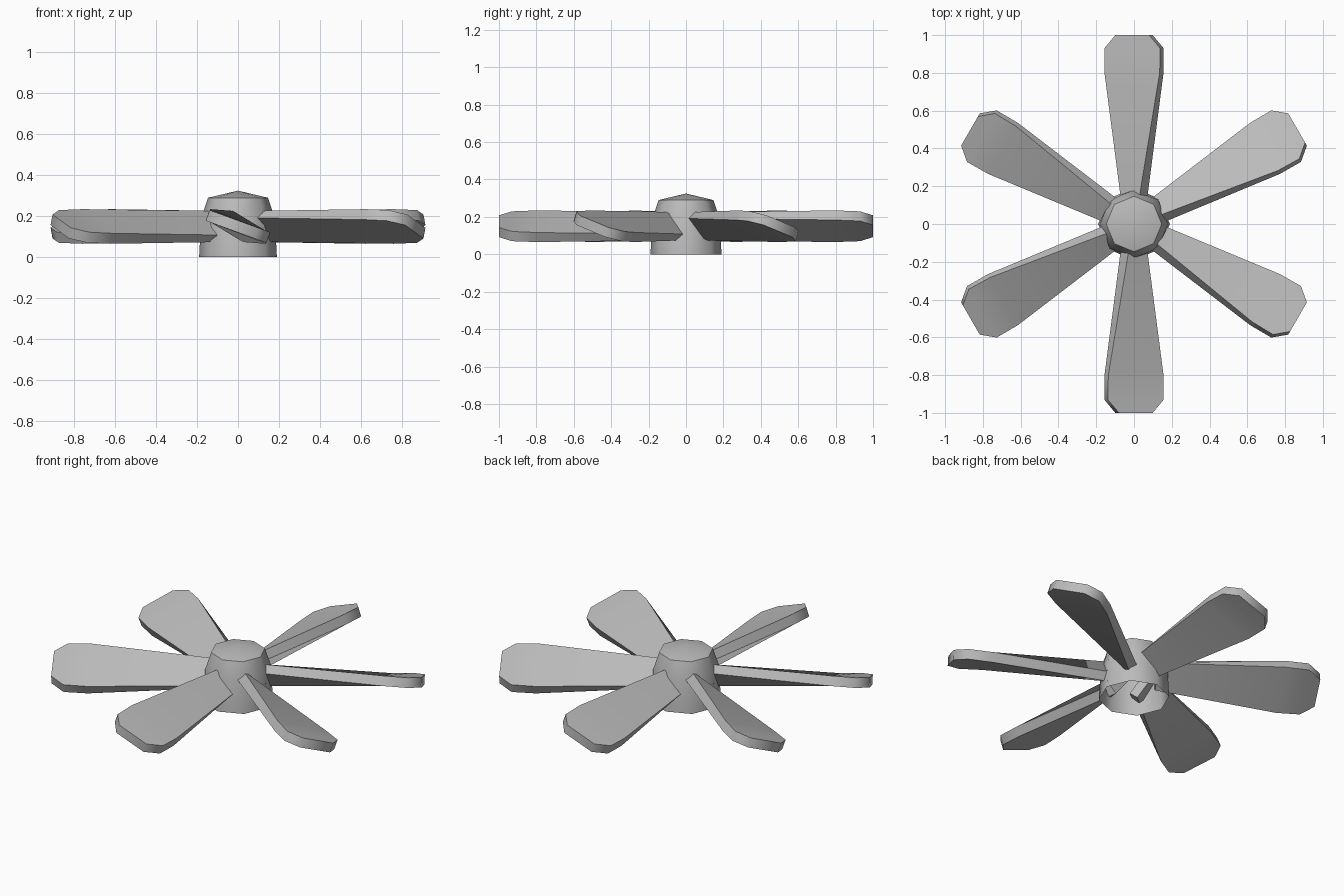
import bpy, bmesh
from math import sin, cos, pi, radians
from mathutils import Vector, Matrix

cube = bpy.data.objects.get("Cube")
if cube:
    bpy.data.objects.remove(cube, do_unlink=True)

metal = bpy.data.materials.new("grey metal")
metal.use_nodes = True
colour = (0.5, 0.5, 0.5, 1)
metal.diffuse_color = colour
metal.node_tree.nodes["Principled BSDF"].inputs["Base Color"].default_value = colour


def finish(name, bm):
    """Turn the bmesh into a smooth-shaded object with sharp hard edges."""
    bmesh.ops.recalc_face_normals(bm, faces=bm.faces)
    mesh = bpy.data.meshes.new(name)
    bm.to_mesh(mesh)
    bm.free()
    mesh.materials.append(metal)
    obj = bpy.data.objects.new(name, mesh)
    bpy.context.collection.objects.link(obj)
    bpy.ops.object.select_all(action="DESELECT")
    obj.select_set(True)
    bpy.context.view_layer.objects.active = obj
    bpy.ops.object.shade_smooth_by_angle(angle=radians(50))
    return obj


def loft(bm, rings):
    """Skin a list of equally sized closed vertex rings."""
    for a, b in zip(rings, rings[1:]):
        n = len(a)
        for i in range(n):
            j = (i + 1) % n
            bm.faces.new((a[i], a[j], b[j], b[i]))


# Hub: eight-sided hollow shell, open below, with a shallow pointed cap
SIDES = 8
bm = bmesh.new()
rings = []
for radius, z in [(0.19, 0), (0.18, 0.19), (0.147, 0.29)]:
    rings.append([bm.verts.new((radius * cos(2 * pi * i / SIDES),
                                radius * sin(2 * pi * i / SIDES), z))
                  for i in range(SIDES)])
loft(bm, rings)
apex = bm.verts.new((0, 0, 0.325))
for i in range(SIDES):
    bm.faces.new((rings[-1][i], rings[-1][(i + 1) % SIDES], apex))
finish("hub", bm)

# Blades: twisted, widening outward, with clipped tip corners
THICK = 0.055
# distance from the axis, width, pitch in degrees
SECTIONS = [(0.12, 0.15, 52), (0.8, 0.315, 22), (0.93, 0.315, 20), (1.0, 0.19, 20)]
for k in range(6):
    bm = bmesh.new()
    rings = []
    for dist, width, pitch in SECTIONS:
        p = radians(pitch)
        across = Vector((cos(p), 0, sin(p))) * width / 2
        up = Vector((-sin(p), 0, cos(p))) * THICK / 2
        centre = Vector((0, dist, 0.15))
        rings.append([bm.verts.new(centre + across * s + up * t)
                      for s, t in [(-1, -1), (1, -1), (1, 1), (-1, 1)]])
    loft(bm, rings)
    bm.faces.new(rings[0])
    bm.faces.new(rings[-1])
    bm.transform(Matrix.Rotation(k * pi / 3, 4, "Z"))
    finish(f"blade_{k + 1}", bm)
